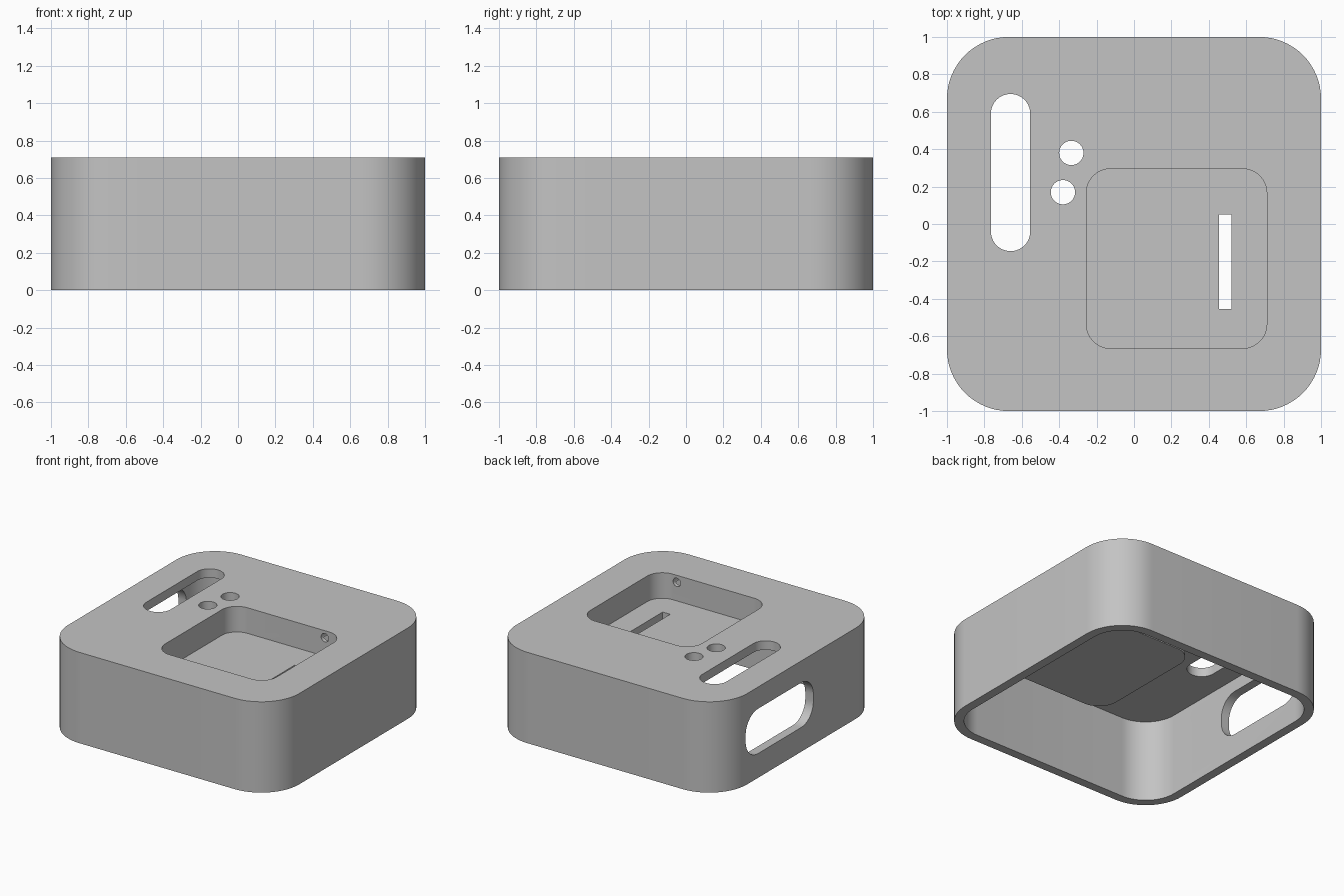
import bpy, bmesh, math
from mathutils import Matrix

cube = bpy.data.objects.get("Cube")
if cube:
    bpy.data.objects.remove(cube, do_unlink=True)

grey = bpy.data.materials.new("plain_grey")
grey.use_nodes = True
colour = (0.55, 0.55, 0.55, 1)
grey.diffuse_color = colour
grey.node_tree.nodes["Principled BSDF"].inputs["Base Color"].default_value = colour

WALL = 0.07
HEIGHT = 0.71


def prism(name, u, v, w, radius=0.0, steps=16, axes=None):
    """Rounded rectangle spanning u and v, extruded along w."""
    points = []
    corners = [(u[1], v[1], -1, -1), (u[0], v[1], 1, -1),
               (u[0], v[0], 1, 1), (u[1], v[0], -1, 1)]
    for i, (cx, cy, sx, sy) in enumerate(corners):
        if radius == 0:
            points.append((cx, cy))
            continue
        for k in range(steps + 1):
            a = math.pi / 2 * (i + k / steps)
            points.append((cx + sx * radius + radius * math.cos(a),
                           cy + sy * radius + radius * math.sin(a)))
    bm = bmesh.new()
    base = bm.faces.new([bm.verts.new((x, y, w[0])) for x, y in points])
    top = bmesh.ops.extrude_face_region(bm, geom=[base])["geom"]
    bmesh.ops.translate(bm, vec=(0, 0, w[1] - w[0]),
                        verts=[g for g in top if isinstance(g, bmesh.types.BMVert)])
    bmesh.ops.remove_doubles(bm, verts=bm.verts, dist=1e-4)
    if axes:
        bmesh.ops.transform(bm, matrix=axes, verts=bm.verts)
    bmesh.ops.recalc_face_normals(bm, faces=bm.faces)
    mesh = bpy.data.meshes.new(name)
    bm.to_mesh(mesh)
    bm.free()
    mesh.materials.append(grey)
    obj = bpy.data.objects.new(name, mesh)
    bpy.context.collection.objects.link(obj)
    return obj


def combine(target, tool, operation):
    """Apply a boolean and discard the tool."""
    tool.hide_render = True
    mod = target.modifiers.new(tool.name, "BOOLEAN")
    mod.object = tool
    mod.operation = operation
    mod.solver = "EXACT"
    bpy.context.view_layer.objects.active = target
    bpy.ops.object.modifier_apply(modifier=mod.name)
    bpy.data.objects.remove(tool, do_unlink=True)


def round_hole(name, u, v, radius, w, axes=None):
    return prism(name, (u - radius, u + radius), (v - radius, v + radius),
                 w, radius, 10, axes)


# Axis swaps: profile in y-z extruded along x, and profile in x-z along y
ALONG_X = Matrix(((0, 0, 1, 0), (1, 0, 0, 0), (0, 1, 0, 0), (0, 0, 0, 1)))
ALONG_Y = Matrix(((1, 0, 0, 0), (0, 0, 1, 0), (0, 1, 0, 0), (0, 0, 0, 1)))

# Hollow shell, open at the bottom
shell = prism("enclosure_shell", (-1, 1), (-1, 1), (0, HEIGHT), 0.33)
inner = 1 - WALL
combine(shell, prism("cavity", (-inner, inner), (-inner, inner),
                     (-0.1, HEIGHT - WALL), 0.33 - WALL), "DIFFERENCE")

# Recessed tray hanging from the lid
px, py, rim = (-0.255, 0.71), (-0.665, 0.295), 0.03
combine(shell, prism("tray_block", (px[0] - rim, px[1] + rim),
                     (py[0] - rim, py[1] + rim), (0.45, 0.68), 0.13 + rim), "UNION")
through = (0.3, 1.0)
cutters = [
    prism("tray_pocket", px, py, (0.51, 1.0), 0.13),
    prism("tray_slot", (0.455, 0.52), (-0.455, 0.05), through),
    # Long opening and two round holes in the lid
    prism("lid_slot", (-0.765, -0.555), (-0.145, 0.695), through, 0.1049),
    round_hole("lid_hole_back", -0.335, 0.38, 0.065, through),
    round_hole("lid_hole_front", -0.38, 0.17, 0.065, through),
    # Opening in the side wall
    prism("side_window", (-0.145, 0.69), (0.19, 0.54), (-1.2, -0.8), 0.15, 16, ALONG_X),
    # Pin holes in the tray's front and back walls
    round_hole("pin_hole_back", 0.545, 0.655, 0.033, (0.2, py[1] + 0.07), ALONG_Y),
    round_hole("pin_hole_front", 0.545, 0.655, 0.033, (py[0] - 0.07, -0.6), ALONG_Y),
]
for cutter in cutters:
    combine(shell, cutter, "DIFFERENCE")

# Smooth the rounded corners, keep the edges sharp
bpy.ops.object.select_all(action="DESELECT")
shell.select_set(True)
bpy.context.view_layer.objects.active = shell
bpy.ops.object.shade_smooth_by_angle(angle=math.radians(30))
